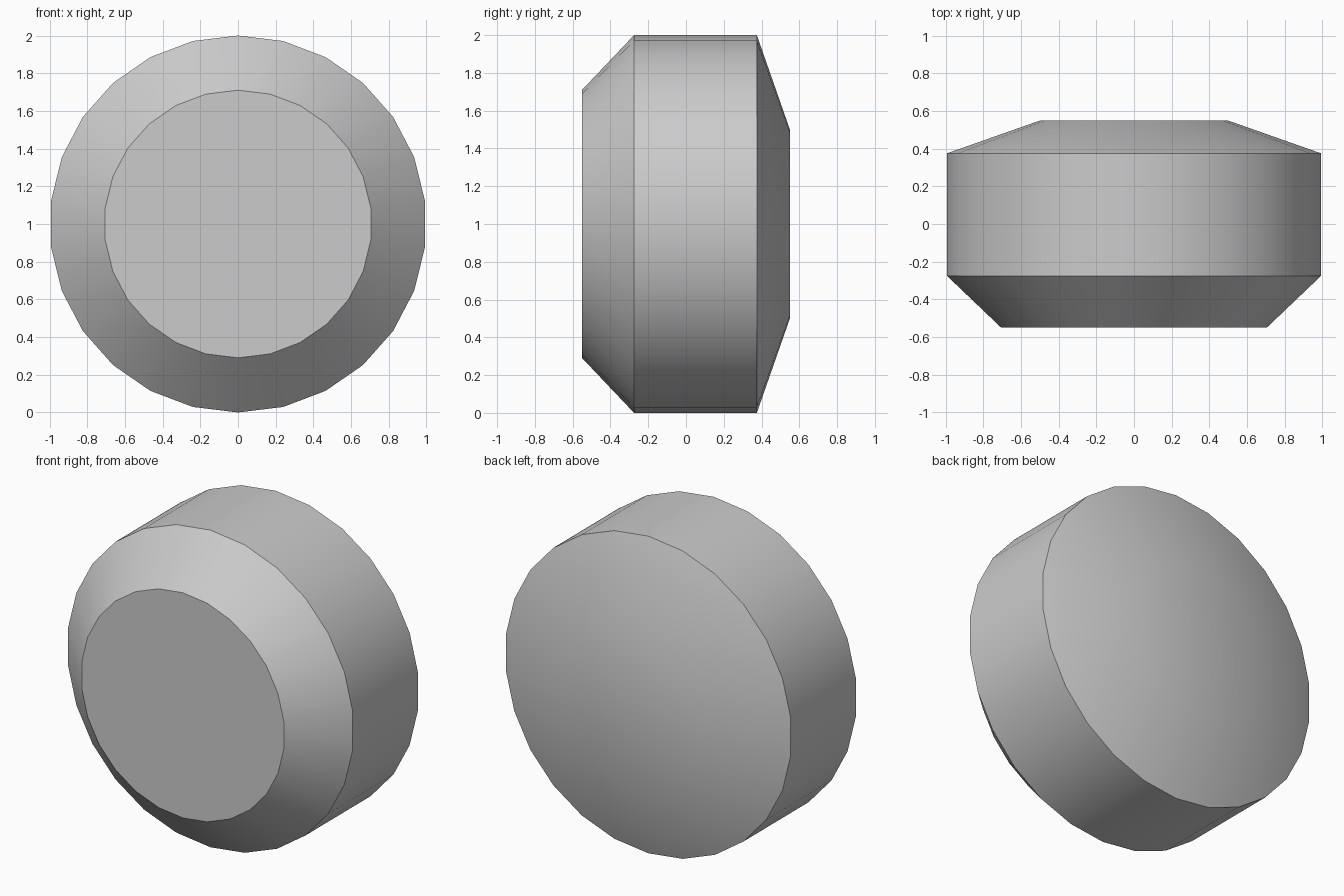
import bpy
import bmesh
import math

cube = bpy.data.objects.get("Cube")
if cube:
    bpy.data.objects.remove(cube, do_unlink=True)

SIDES = 26
# Profile from front to back: (radius, y)
PROFILE = [(0.71, -0.55), (1.0, -0.275), (1.0, 0.375), (0.5, 0.55)]

# Plain grey material
grey = bpy.data.materials.new("plain_grey")
grey.use_nodes = True
colour = (0.6, 0.6, 0.6, 1.0)
grey.diffuse_color = colour
grey.node_tree.nodes["Principled BSDF"].inputs["Base Color"].default_value = colour

# Rings of the drum, with a vertex at the very top
bm = bmesh.new()
rings = []
for radius, y in PROFILE:
    ring = []
    for i in range(SIDES):
        a = math.tau * i / SIDES
        ring.append(bm.verts.new((radius * math.sin(a), y, 1 + radius * math.cos(a))))
    rings.append(ring)

# Front bevel, side wall and shallow back slope
for lower, upper in zip(rings, rings[1:]):
    for i in range(SIDES):
        j = (i + 1) % SIDES
        bm.faces.new((lower[i], lower[j], upper[j], upper[i]))

# Flat front and back caps
bm.faces.new(rings[0])
bm.faces.new(rings[-1])
bmesh.ops.recalc_face_normals(bm, faces=bm.faces)

mesh = bpy.data.meshes.new("bevelled_drum")
bm.to_mesh(mesh)
bm.free()
mesh.materials.append(grey)
drum = bpy.data.objects.new("bevelled_drum", mesh)
bpy.context.collection.objects.link(drum)

# Smooth sides with crisp rims
bpy.ops.object.select_all(action='DESELECT')
drum.select_set(True)
bpy.context.view_layer.objects.active = drum
bpy.ops.object.shade_smooth_by_angle(angle=math.radians(30))
